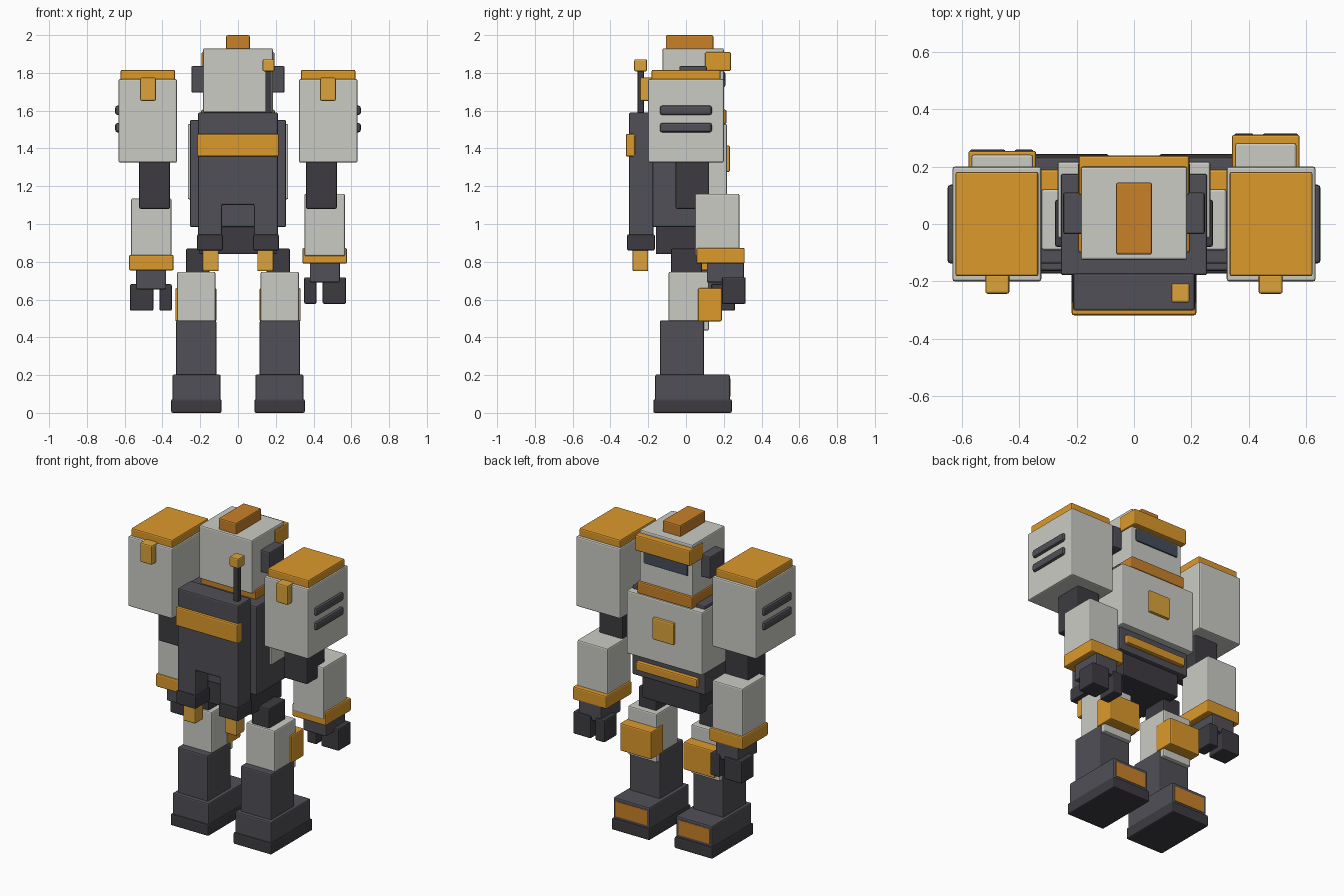
import bpy, bmesh

COLORS = {
    "light": (0.60, 0.60, 0.56, 1), "dark": (0.08, 0.08, 0.095, 1),
    "black": (0.047, 0.044, 0.053, 1), "orange": (0.72, 0.32, 0.025, 1),
    "gold": (0.72, 0.37, 0.045, 1), "rust": (0.58, 0.22, 0.022, 1),
    "glass": (0.06, 0.075, 0.105, 1),
}
MATS = {}
for key, col in COLORS.items():
    MATS[key] = bpy.data.materials.new(key)
    MATS[key].diffuse_color = col


def finish(name, bm, color, bevel):
    bmesh.ops.recalc_face_normals(bm, faces=bm.faces)
    me = bpy.data.meshes.new(name)
    bm.to_mesh(me)
    bm.free()
    me.materials.append(MATS[color])
    ob = bpy.data.objects.new(name, me)
    bpy.context.collection.objects.link(ob)
    mod = ob.modifiers.new("edge_bevel", "BEVEL")
    mod.width, mod.segments = bevel, 2
    return ob


def box(name, color, x, y, z, bevel=0.008):
    """Bevelled box from (min, max) ranges on each axis."""
    bm = bmesh.new()
    bmesh.ops.create_cube(bm, size=1)
    for v in bm.verts:
        v.co = [(r[0] + r[1]) / 2 + c * abs(r[1] - r[0]) for c, r in zip(v.co, (x, y, z))]
    return finish(name, bm, color, bevel)


def pair(name, color, x, y, z, bevel=0.008):
    """The same box on both sides."""
    for side, s in (("left", -1), ("right", 1)):
        box(f"{side}_{name}", color, (s * x[0], s * x[1]), y, z, bevel)


# Head
box("head", "light", (-0.185, 0.185), (-0.125, 0.2), (1.59, 1.93))
box("head_crest", "rust", (-0.063, 0.063), (-0.107, 0.145), (1.91, 2.0))
box("brow", "orange", (-0.193, 0.193), (0.1, 0.238), (1.81, 1.91))
box("visor", "glass", (-0.155, 0.155), (0.17, 0.208), (1.725, 1.805))
pair("ear", "dark", (0.17, 0.247), (-0.035, 0.11), (1.695, 1.836))
box("collar", "rust", (-0.195, 0.195), (-0.1, 0.215), (1.53, 1.605))

# Torso
box("torso", "dark", (-0.255, 0.255), (-0.178, 0.175), (0.985, 1.55))
box("chest_plate", "light", (-0.266, 0.266), (-0.05, 0.217), (1.13, 1.53))
box("chest_badge", "gold", (-0.075, 0.075), (0.2, 0.233), (1.275, 1.415))
box("belt", "orange", (-0.215, 0.215), (0.16, 0.2), (1.03, 1.085))
box("pelvis", "black", (-0.205, 0.205), (-0.16, 0.15), (0.84, 0.995))

# Backpack: upside-down U profile pushed along y
profile = [(-0.212, 0.93), (-0.085, 0.93), (-0.085, 1.1), (0.085, 1.1),
           (0.085, 0.93), (0.212, 0.93), (0.212, 1.59), (-0.212, 1.59)]
bm = bmesh.new()
face = bm.faces.new([bm.verts.new((px, -0.302, pz)) for px, pz in profile])
geo = bmesh.ops.extrude_face_region(bm, geom=[face])["geom"]
bmesh.ops.translate(bm, vec=(0, 0.13, 0), verts=[g for g in geo if isinstance(g, bmesh.types.BMVert)])
finish("backpack", bm, "dark", 0.008)
box("backpack_band", "orange", (-0.217, 0.217), (-0.318, -0.27), (1.357, 1.477))
pair("thruster", "black", (0.08, 0.217), (-0.312, -0.165), (0.86, 0.945))
pair("thruster_flame", "gold", (0.102, 0.188), (-0.284, -0.2), (0.75, 0.87))
box("antenna_rod", "black", (0.145, 0.178), (-0.256, -0.223), (1.57, 1.82), 0.004)
box("antenna_tip", "gold", (0.13, 0.194), (-0.274, -0.206), (1.808, 1.872))

# Legs
pair("hip", "black", (0.15, 0.275), (-0.08, 0.085), (0.7, 0.87))
pair("thigh", "light", (0.12, 0.322), (-0.092, 0.122), (0.437, 0.747))
pair("knee_pad", "orange", (0.113, 0.332), (0.063, 0.19), (0.485, 0.66))
pair("shin", "dark", (0.115, 0.328), (-0.138, 0.096), (0.19, 0.49))
pair("foot", "dark", (0.092, 0.347), (-0.163, 0.232), (0.06, 0.203))
pair("toe_plate", "rust", (0.11, 0.33), (0.2, 0.235), (0.085, 0.182), 0.003)
pair("sole", "black", (0.087, 0.354), (-0.173, 0.243), (0.0, 0.072))

# Shoulders and upper arms
pair("shoulder_pod", "light", (0.323, 0.632), (-0.2, 0.2), (1.325, 1.768))
pair("shoulder_cap", "orange", (0.333, 0.622), (-0.182, 0.182), (1.755, 1.816))
pair("shoulder_clip", "gold", (0.434, 0.518), (-0.243, -0.175), (1.652, 1.775))
for i, z in enumerate((1.51, 1.602)):
    pair(f"shoulder_vent_{i + 1}", "dark", (0.61, 0.65), (-0.138, 0.137), (z - 0.025, z + 0.025), 0.012)
pair("upper_arm", "black", (0.36, 0.523), (-0.055, 0.123), (1.08, 1.345))

# Forearms and hands, the right one raised and pushed forward a little
for side, s, dy, dz in (("left", -1, -0.04, -0.025), ("right", 1, 0, 0)):
    def arm(name, color, x, y, z):
        hand_dy, hand_dz = dy, dz
        if "forearm" not in name:
            hand_dy, hand_dz = dy * 1.4, dz * 1.45
        box(f"{side}_{name}", color, (s * x[0], s * x[1]),
            (y[0] + hand_dy, y[1] + hand_dy), (z[0] + hand_dz, z[1] + hand_dz))
    arm("forearm", "light", (0.352, 0.566), (0.047, 0.282), (0.83, 1.16))
    arm("cuff", "orange", (0.341, 0.577), (0.055, 0.311), (0.79, 0.873))
    arm("palm", "dark", (0.38, 0.54), (0.11, 0.306), (0.69, 0.8))
    arm("thumb", "black", (0.35, 0.416), (0.19, 0.316), (0.577, 0.718))
    arm("fingers", "black", (0.448, 0.572), (0.19, 0.316), (0.577, 0.718))
